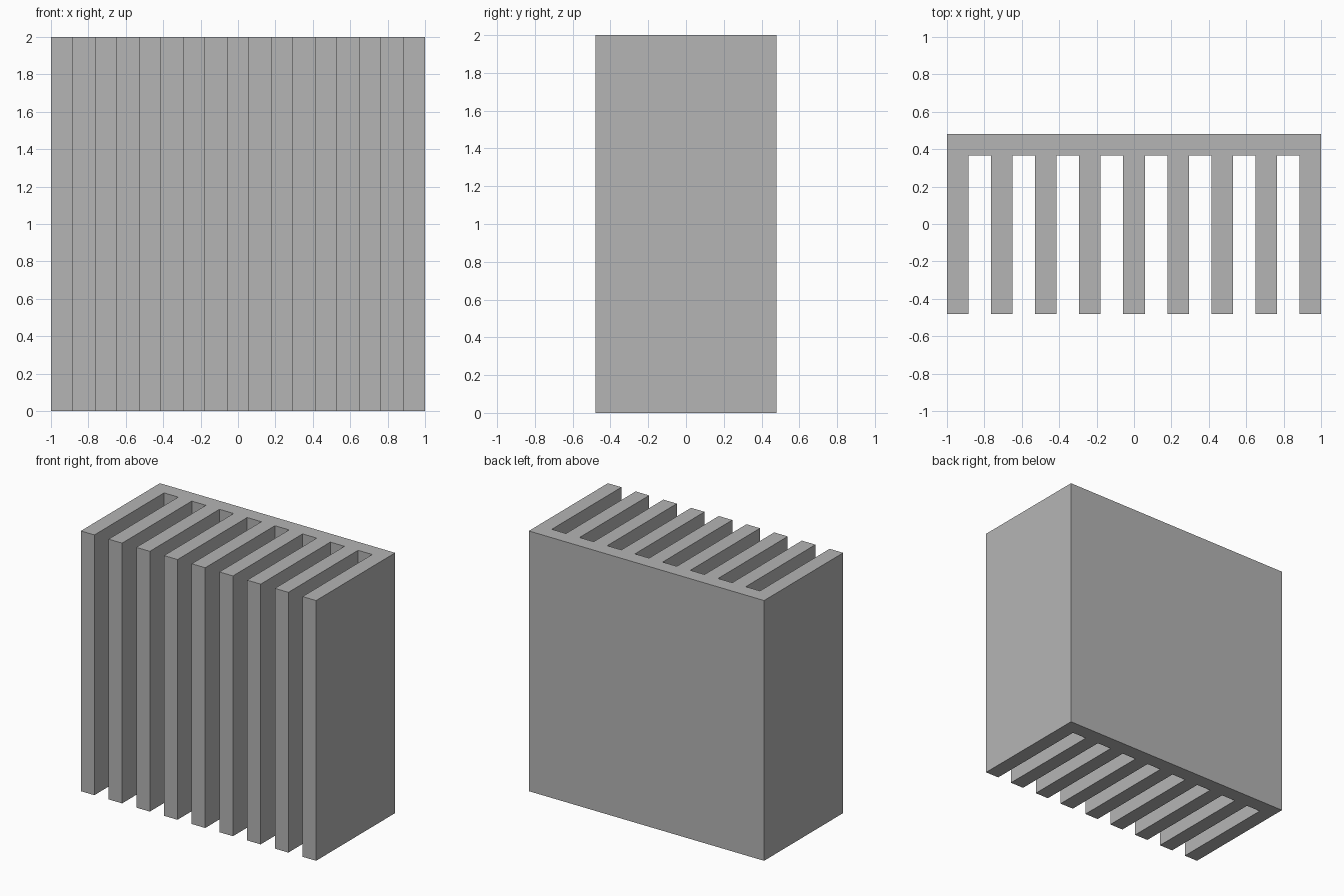
import bpy, bmesh

if "Cube" in bpy.data.objects:
    bpy.data.objects.remove(bpy.data.objects["Cube"])

FINS = 9
FIN_W = 0.115                          # fin thickness
PITCH = (2.0 - FIN_W) / (FINS - 1)     # fin spacing
FRONT, INNER, BACK = -0.48, 0.366, 0.48
HEIGHT = 2.0

# Comb outline seen from above: fins along the front, then the back plate
outline = []
for i in range(FINS):
    x0 = -1.0 + i * PITCH
    x1 = x0 + FIN_W
    if i > 0:
        outline.append((x0, INNER))
    outline += [(x0, FRONT), (x1, FRONT)]
    if i < FINS - 1:
        outline.append((x1, INNER))
outline += [(1.0, BACK), (-1.0, BACK)]

# Extrude the outline upwards into the finned block
bm = bmesh.new()
base = bm.faces.new([bm.verts.new((x, y, 0)) for x, y in outline])
extruded = bmesh.ops.extrude_face_region(bm, geom=[base], use_keep_orig=True)["geom"]
top = [v for v in extruded if isinstance(v, bmesh.types.BMVert)]
bmesh.ops.translate(bm, verts=top, vec=(0, 0, HEIGHT))
bmesh.ops.recalc_face_normals(bm, faces=bm.faces)

mesh = bpy.data.meshes.new("finned_heat_sink")
bm.to_mesh(mesh)
bm.free()
heat_sink = bpy.data.objects.new("finned_heat_sink", mesh)
bpy.context.collection.objects.link(heat_sink)

# Dark grey metal
metal = bpy.data.materials.new("dark_grey_metal")
metal.diffuse_color = (0.46, 0.46, 0.46, 1.0)
metal.use_nodes = True
metal.node_tree.nodes["Principled BSDF"].inputs["Base Color"].default_value = metal.diffuse_color
mesh.materials.append(metal)
